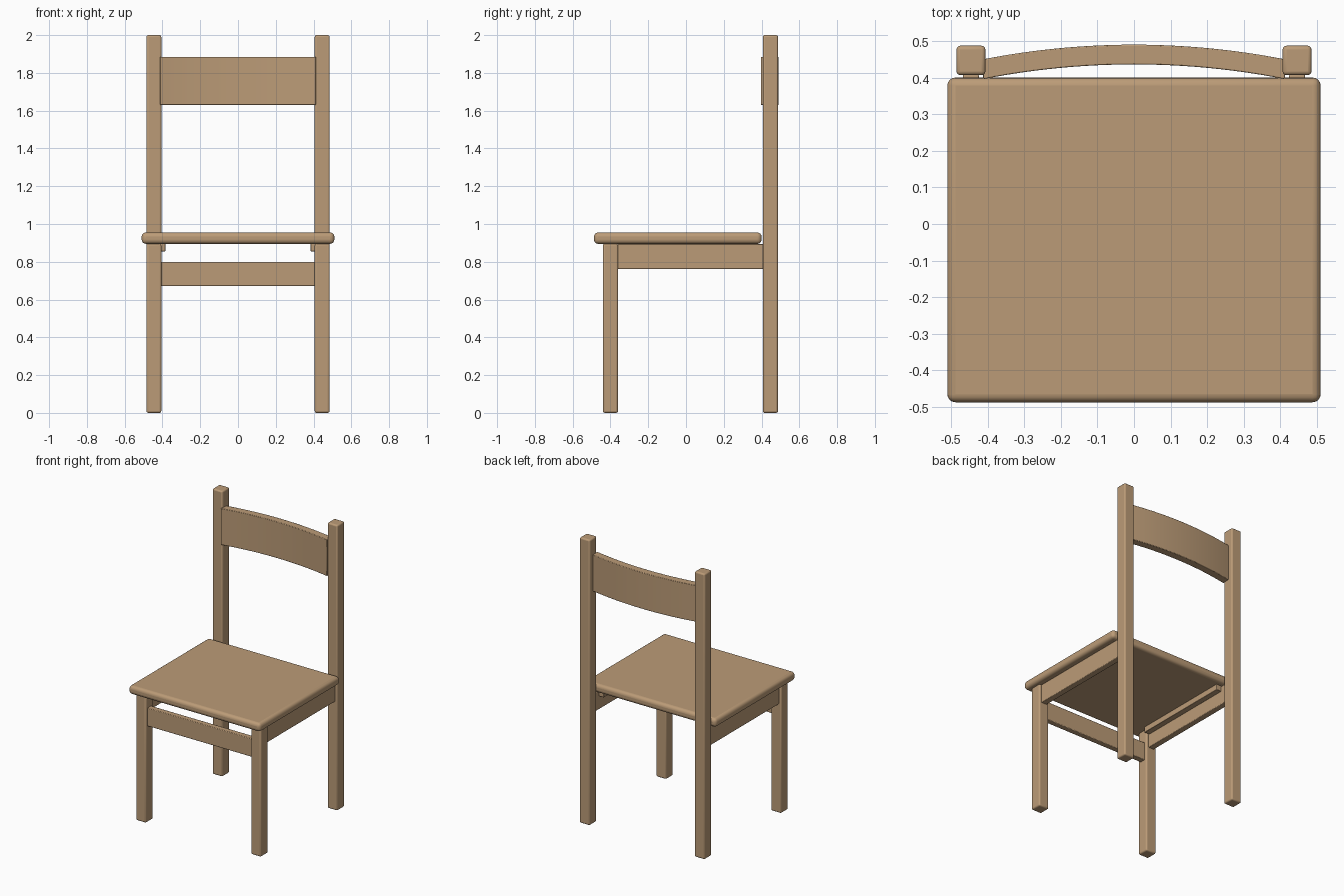
import bpy
import bmesh
import math

cube = bpy.data.objects.get("Cube")
if cube:
    bpy.data.objects.remove(cube, do_unlink=True)

# Single wood colour
wood = bpy.data.materials.new("light_wood")
wood.use_nodes = True
COLOUR = (0.50, 0.33, 0.185, 1)
wood.diffuse_color = COLOUR
wood.node_tree.nodes["Principled BSDF"].inputs["Base Color"].default_value = COLOUR


def finish(name, bm, bevel, segments=2):
    """Turn a bmesh into a wooden part with softened edges."""
    bmesh.ops.recalc_face_normals(bm, faces=bm.faces)
    mesh = bpy.data.meshes.new(name)
    bm.to_mesh(mesh)
    bm.free()
    mesh.materials.append(wood)
    obj = bpy.data.objects.new(name, mesh)
    bpy.context.collection.objects.link(obj)
    mod = obj.modifiers.new("soft_edges", 'BEVEL')
    mod.width = bevel
    mod.segments = segments
    mod.limit_method = 'ANGLE'
    bpy.ops.object.select_all(action='DESELECT')
    obj.select_set(True)
    bpy.context.view_layer.objects.active = obj
    bpy.ops.object.shade_smooth_by_angle(angle=math.radians(35))
    return obj


def board(name, x, y, z, bevel=0.004, segments=2):
    """Box spanning the given (low, high) ranges."""
    bm = bmesh.new()
    bmesh.ops.create_cube(bm, size=1)
    for v in bm.verts:
        v.co = [lo + (c + 0.5) * (hi - lo) for c, (lo, hi) in zip(v.co, (x, y, z))]
    return finish(name, bm, bevel, segments)


def curved_slat(name, half, front, depth, bow, z, steps=24):
    """Board bowed backwards along an arc."""
    bm = bmesh.new()
    radius = (half * half + bow * bow) / (2 * bow)
    rings = []
    for i in range(steps + 1):
        x = half * (2 * i / steps - 1)
        y = front + bow - radius + math.sqrt(radius * radius - x * x)
        rings.append([bm.verts.new((x, y + d, h))
                      for d, h in ((0, z[0]), (depth, z[0]), (depth, z[1]), (0, z[1]))])
    for a, b in zip(rings, rings[1:]):
        for k in range(4):
            n = (k + 1) % 4
            bm.faces.new((a[k], a[n], b[n], b[k]))
    bm.faces.new(rings[0])
    bm.faces.new(rings[-1])
    return finish(name, bm, 0.003)


# Seat and the parts joining left and right
board("seat", (-0.51, 0.51), (-0.487, 0.40), (0.895, 0.955), 0.022, 4)
board("front_rail", (-0.41, 0.41), (-0.42, -0.38), (0.672, 0.80))
curved_slat("back_slat", 0.412, 0.396, 0.054, 0.04, (1.63, 1.885))

# Legs, side rails and seat cleats on both sides
for side, s in (("left", 1), ("right", -1)):
    def span(a, b):
        return tuple(sorted((a * s, b * s)))
    leg_x = span(0.406, 0.485)
    board(side + "_back_post", leg_x, (0.407, 0.487), (0, 2), 0.01, 3)
    board(side + "_front_leg", leg_x, (-0.44, -0.36), (0, 0.895), 0.01, 3)
    board(side + "_side_rail", span(0.424, 0.467), (-0.365, 0.41), (0.762, 0.893))
    board(side + "_seat_cleat", span(0.385, 0.425), (-0.355, 0.36), (0.855, 0.896), 0.003)
